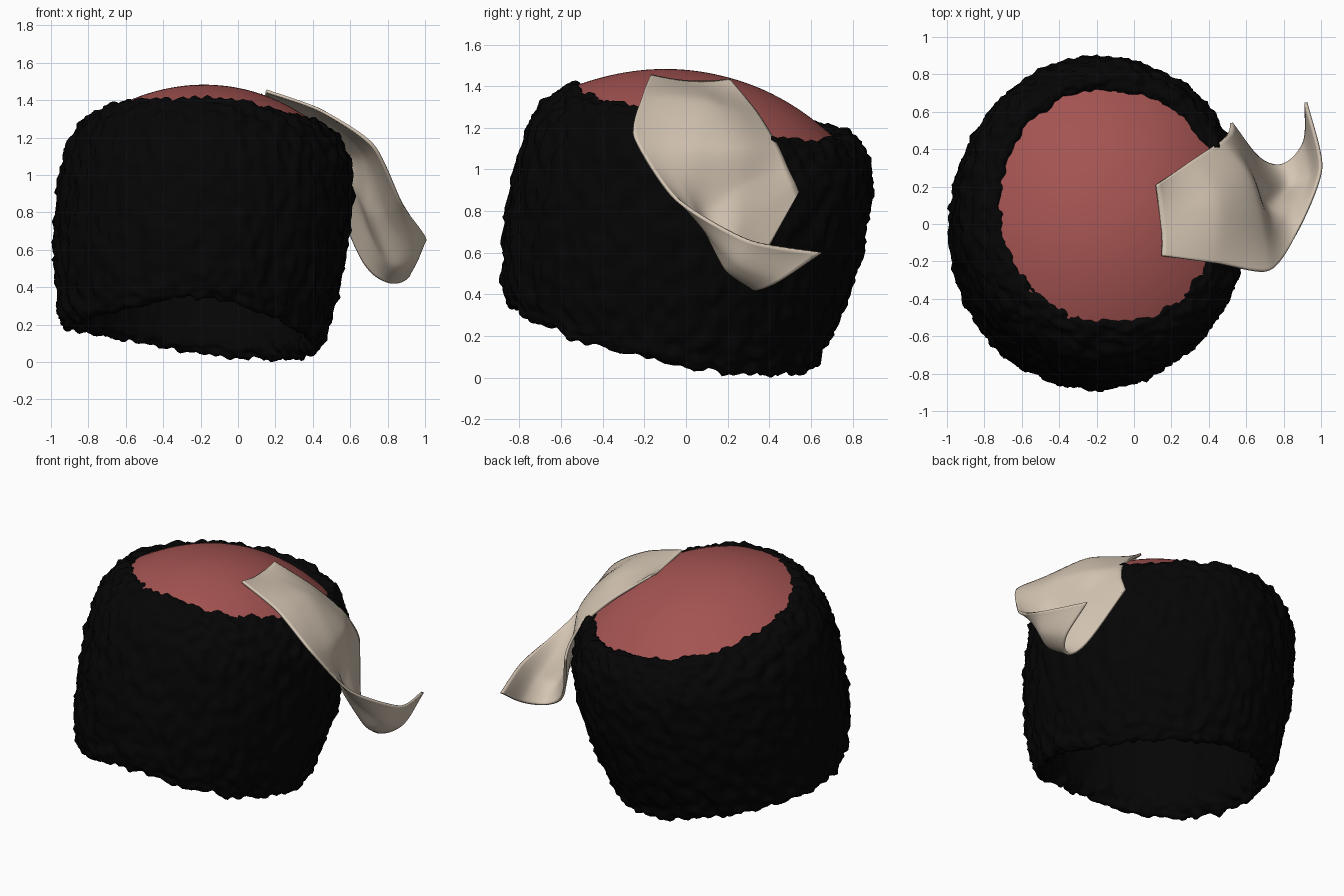
import bpy, bmesh, math
from mathutils import Vector, noise

if "Cube" in bpy.data.objects:
    bpy.data.objects.remove(bpy.data.objects["Cube"])

AXIS = Vector((0.11, 0.23, 1)).normalized()
TILT = Vector((0, 0, 1)).rotation_difference(AXIS).to_matrix()
ORIGIN = Vector((-0.255, -0.13, 0.175))  # centre of the hat opening
OVAL = 0.915                             # width / depth of the hat


def material(name, rgb):
    m = bpy.data.materials.new(name)
    m.diffuse_color = (*rgb, 1)
    m.use_nodes = True
    m.node_tree.nodes["Principled BSDF"].inputs["Base Color"].default_value = m.diffuse_color
    return m


def spline(pts, steps, k=0.5):
    """Smooth curve through the points; smaller k gives tighter corners."""
    pts = [Vector(p) for p in pts]
    p = [2 * pts[0] - pts[1]] + pts + [2 * pts[-1] - pts[-2]]
    out = []
    for i in range(len(pts) - 1):
        a, b, c, d = p[i:i + 4]
        m0, m1 = (c - a) * k, (d - b) * k
        for s in range(steps):
            t = s / steps
            h = t * t * (3 - 2 * t)
            out.append(b * (1 - h) + c * h + m0 * t * (1 - t) ** 2 - m1 * t * t * (1 - t))
    return out + [pts[-1]]


def grid_object(name, rows, mat, closed=False):
    """Skin rows of points into one smooth mesh."""
    bm = bmesh.new()
    vs = [[bm.verts.new(p) for p in row] for row in rows]
    n = len(rows[0])
    for r0, r1 in zip(vs, vs[1:]):
        for j in range(n if closed else n - 1):
            k = (j + 1) % n
            bm.faces.new((r0[j], r0[k], r1[k], r1[j]))
    bmesh.ops.remove_doubles(bm, verts=bm.verts, dist=1e-5)
    bmesh.ops.recalc_face_normals(bm, faces=bm.faces)
    for f in bm.faces:
        f.smooth = True
    me = bpy.data.meshes.new(name)
    bm.to_mesh(me)
    bm.free()
    me.materials.append(mat)
    ob = bpy.data.objects.new(name, me)
    bpy.context.collection.objects.link(ob)
    return ob


def lathe(name, profile, segs, mat, bend):
    """Oval lathe around the tilted axis; bend gives an extra height offset."""
    rows = []
    for r, h in profile:
        ring = []
        for i in range(segs):
            a = math.tau * i / segs
            p = ORIGIN + TILT @ Vector((r * OVAL * math.cos(a), r * math.sin(a), h))
            p.z += bend(p, h)
            ring.append(p)
        rows.append(ring)
    return grid_object(name, rows, mat, closed=True)


def fur_bend(p, h):
    s = max(0, min(1, h / 1.1))
    rim = -0.05 * max(-0.3, 1 - ((p.y + 0.2) / 0.7) ** 2)
    left = min(0, p.x + 0.25)
    rim += 0.03 * left - 0.2 * left * p.y
    top = 0.055 * p.y - 0.01 + 0.06 * min(0, p.x + 0.1) - 0.15 * max(0, p.x) * max(0, p.y)
    return rim * (1 - s) ** 1.5 + top * s ** 1.5


def dome_bend(p, h):
    return 0.04 * (p.x + 0.1)


black = material("black_fur", (0.0015, 0.0015, 0.0015))
red = material("red_cloth", (0.37, 0.088, 0.083))
beige = material("beige_cloth", (0.66, 0.56, 0.45))

# Fur body: hollow barrel with rounded shoulder and rim
fur_profile = [(0.58, 1.03), (0.64, 1.12), (0.70, 1.13), (0.775, 1.06), (0.84, 0.92),
               (0.86, 0.65), (0.84, 0.35), (0.79, 0.10), (0.75, 0.01), (0.70, 0.02),
               (0.68, 0.12), (0.72, 0.45), (0.69, 0.85), (0.50, 1.02), (0.25, 1.11), (0, 1.13)]
fur = lathe("fur_body", [(p.x, p.y) for p in spline(fur_profile, 8)], 250, black, fur_bend)
normals = [v.normal.copy() for v in fur.data.vertices]
for v, nrm in zip(fur.data.vertices, normals):
    local = TILT.transposed() @ (v.co - ORIGIN)
    inner = math.hypot(local.x / OVAL, local.y) < 0.735 and 0.06 < local.z < 0.98
    amp = 0.3 if inner else 1.0
    bump = noise.noise(v.co * 14) * 0.026 + noise.noise(v.co * 28) * 0.018
    v.co += nrm * bump * amp

# Red crown dome
dome = [(0.68 * t / 20, 1.295 - 0.215 * (t / 20) ** 2.1) for t in range(21)]
crown = lathe("crown_dome", dome, 96, red, dome_bend)

# Cloth flap: rows run from the crown down, each from front edge to back edge
flap_rows = [
    [(.15, -.17, 1.45), (.15, -.07, 1.43), (.14, .02, 1.42), (.13, .12, 1.42), (.12, .21, 1.43)],
    [(.44, -.21, 1.345), (.45, -.06, 1.34), (.45, .10, 1.32), (.41, .22, 1.29), (.31, .34, 1.27)],
    [(.72, -.25, 1.16), (.70, -.10, 1.12), (.67, .08, 1.10), (.60, .27, 1.10), (.46, .44, 1.11)],
    [(.87, -.05, .86), (.80, .03, .80), (.70, .10, .80), (.63, .27, .92), (.51, .49, 1.0)],
    [(1.0, .30, .66), (.93, .23, .55), (.80, .19, .54), (.67, .28, .74), (.52, .52, .94)],
    [(.92, .65, .60), (.91, .44, .46), (.80, .32, .43), (.67, .35, .54), (.52, .54, .89)]]
along = [spline(col, 10, 0.36) for col in zip(*flap_rows)]
flap = grid_object("cloth_flap", [spline(row, 10) for row in zip(*along)], beige)
sol = flap.modifiers.new("thickness", "SOLIDIFY")
sol.thickness = 0.016
sol.offset = 0

# Rest the hat on the ground
low = min(v.co.z for v in fur.data.vertices)
for ob in (fur, crown):
    ob.location.z -= low
